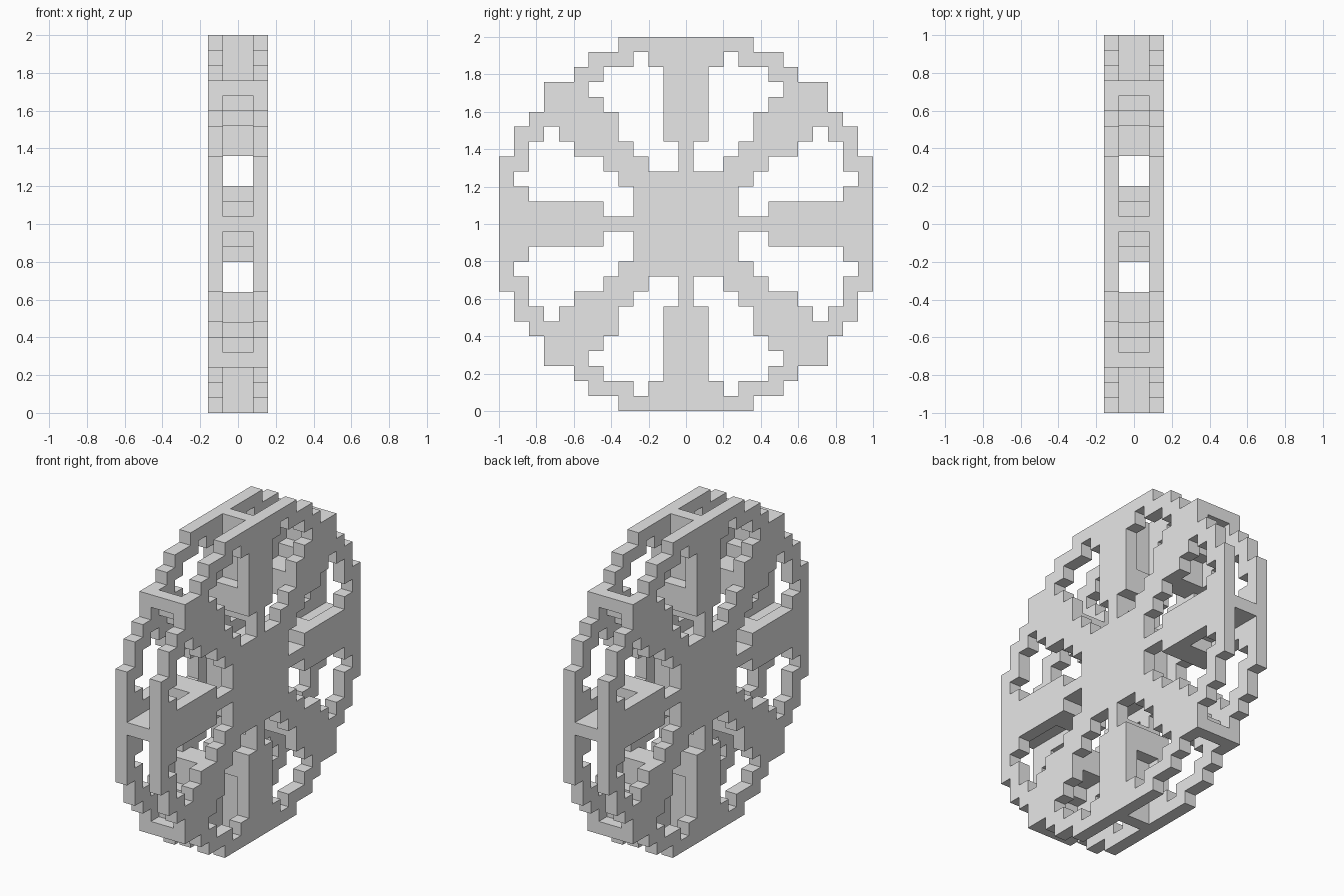
import bpy
import bmesh

CELL = 0.08      # size of one block
R = 12           # blocks from the centre to the rim

old = bpy.data.objects.get("Cube")
if old:
    bpy.data.objects.remove(old, do_unlink=True)

grey = bpy.data.materials.new("plain grey")
grey.use_nodes = True
grey.diffuse_color = (0.8, 0.8, 0.8, 1)
grey.node_tree.nodes["Principled BSDF"].inputs["Base Color"].default_value = (0.8, 0.8, 0.8, 1)


def slab(name, cells, x0, x1):
    """Flat blocky plate: square cells in the y-z plane, extruded along x."""
    bm = bmesh.new()
    h = CELL / 2
    for i, k in sorted(cells):
        y, z = i * CELL, 1 + k * CELL
        corners = ((y - h, z - h), (y + h, z - h), (y + h, z + h), (y - h, z + h))
        bm.faces.new([bm.verts.new((x0, a, b)) for a, b in corners])
    bmesh.ops.remove_doubles(bm, verts=bm.verts[:], dist=CELL / 100)
    base = bm.faces[:]
    ext = bmesh.ops.extrude_face_region(bm, geom=base, use_keep_orig=True)
    moved = [v for v in ext["geom"] if isinstance(v, bmesh.types.BMVert)]
    bmesh.ops.translate(bm, verts=moved, vec=(x1 - x0, 0, 0))
    bmesh.ops.recalc_face_normals(bm, faces=bm.faces[:])
    mesh = bpy.data.meshes.new(name)
    bm.to_mesh(mesh)
    bm.free()
    mesh.materials.append(grey)
    obj = bpy.data.objects.new(name, mesh)
    bpy.context.collection.objects.link(obj)
    return obj


def eightfold(cells):
    """Repeat cells of one eighth around the wheel."""
    return {(sy * a, sz * b) for i, k in cells for a, b in ((i, k), (k, i))
            for sy in (1, -1) for sz in (1, -1)}


# Stepped outline: half width of each row, from the centre row to the top row
half_width = [12, 12, 12, 12, 12, 11, 11, 10, 9, 9, 7, 6, 4]
disc = {(i, k) for k in range(-R, R + 1)
        for i in range(-half_width[abs(k)], half_width[abs(k)] + 1)}

# Openings: row -> first and last open block
open_rows = {4: (1, 2), 5: (1, 3), 6: (2, 4), 7: (2, 4),
             8: (2, 5), 9: (2, 6), 10: (2, 5), 11: (3, 3)}
openings = eightfold({(i, k) for k, (a, b) in open_rows.items() for i in range(a, b + 1)})

# Two pierced side plates
for name, side in (("left_side_plate", 1), ("right_side_plate", -1)):
    slab(name, disc - openings, side * CELL, side * 2 * CELL)

# Core between the plates: hub, four straight spokes, four diagonal braces
hub = {(i, k) for i in range(-2, 3) for k in range(-2, 3)}
slab("hub_core", hub, -CELL, CELL)

spoke = {(0, k) for k in range(5, R + 1)} | {(1, 6), (1, 7)}
brace = {(5, 5), (5, 6), (6, 6), (7, 7), (8, 8), (9, 9)}
slab("spoke_cores", eightfold(spoke), -CELL, CELL)
slab("diagonal_braces", eightfold(brace), -CELL, CELL)
